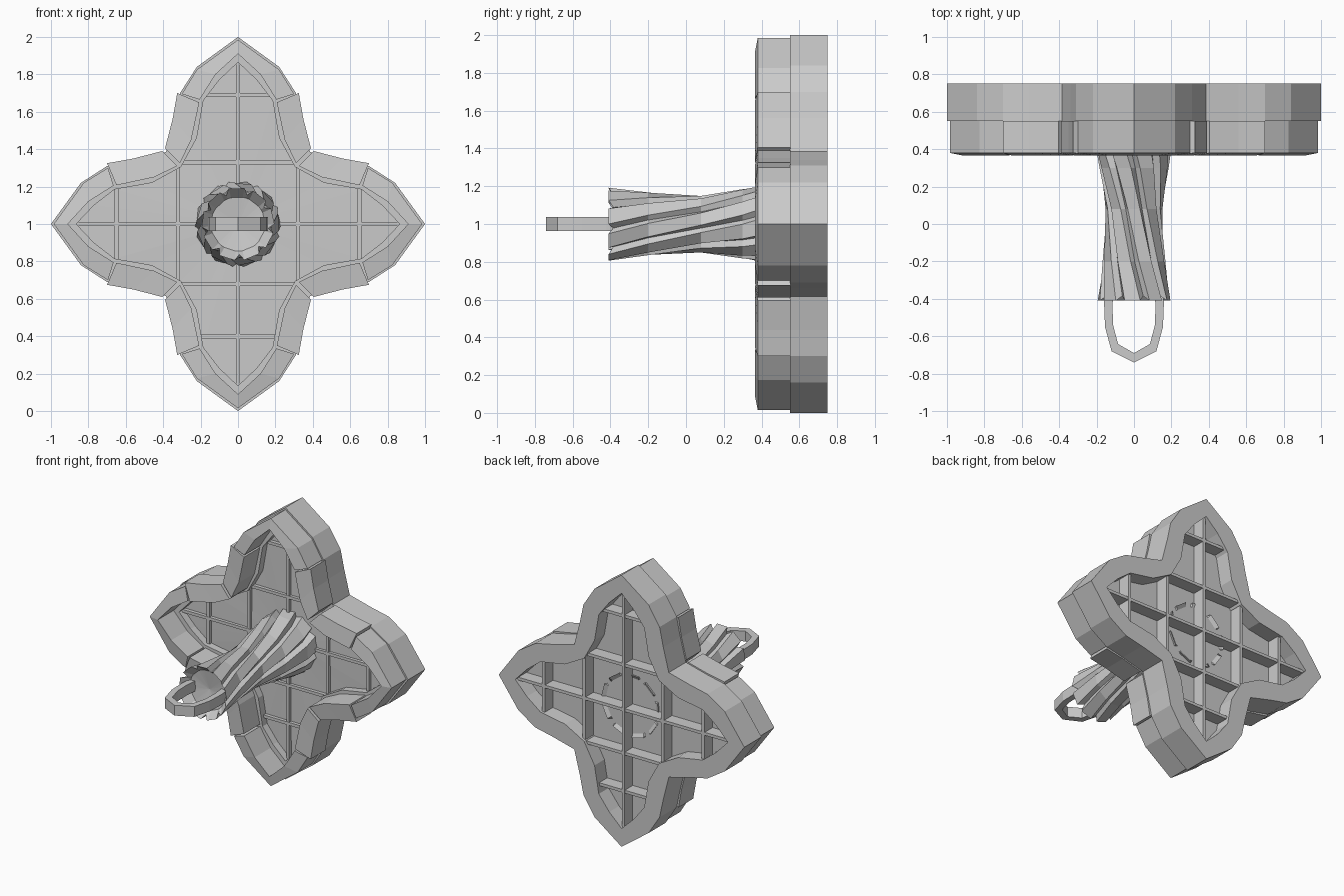
import bpy, bmesh
from math import sin, cos, pi

if "Cube" in bpy.data.objects:
    bpy.data.objects.remove(bpy.data.objects["Cube"])


def finish(name, bm):
    bmesh.ops.remove_doubles(bm, verts=bm.verts, dist=0.0002)
    bmesh.ops.recalc_face_normals(bm, faces=bm.faces)
    me = bpy.data.meshes.new(name)
    bm.to_mesh(me)
    bm.free()
    ob = bpy.data.objects.new(name, me)
    bpy.context.collection.objects.link(ob)
    return ob


def turn(p, k):
    # quarter turns around the centre of the front view
    x, z = p
    for _ in range(k):
        x, z = z, -x
    return x, z


def four_fold(half):
    # half petal (tip to corner) -> complete closed outline
    petal = [(-x, z) for x, z in half[1:-1]][::-1] + half
    return [turn(p, k) for k in range(4) for p in petal]


def band(bm, outer, inner, yo, yi, yb, closed):
    # solid strip between two outlines, from the front to depth yb
    secs = []
    for (a, b), (c, d) in zip(outer, inner):
        secs.append([bm.verts.new(v) for v in (
            (a, yo, 1 + b), (c, yi, 1 + d), (c, yb, 1 + d), (a, yb, 1 + b))])
    n = len(secs)
    for i in range(n if closed else n - 1):
        s, t = secs[i], secs[(i + 1) % n]
        for j in range(4):
            k = (j + 1) % 4
            bm.faces.new((s[j], s[k], t[k], t[j]))
    if not closed:
        bm.faces.new(secs[0])
        bm.faces.new(secs[-1][::-1])


def box(bm, x0, x1, y0, y1, z0, z1):
    r = bmesh.ops.create_cube(bm, size=1)
    for v in r['verts']:
        v.co = ((x0 + x1) / 2 + v.co.x * (x1 - x0),
                (y0 + y1) / 2 + v.co.y * (y1 - y0),
                (z0 + z1) / 2 + v.co.z * (z1 - z0))


# back tier of the rim
out_half = [(0, 1), (.22, .84), (.31, .70), (.34, .56), (.385, .385)]
in_half = [(0, .865), (.10, .77), (.185, .66), (.22, .46), (.305, .305)]
outline, inline = four_fold(out_half), four_fold(in_half)
bm = bmesh.new()
band(bm, outline, inline, .55, .55, .75, True)
finish("rim_back", bm)

# front tier of the rim: separate mitred blocks, mirrored and turned
blocks = [
    ([(0, .985), (.22, .825), (.30, .695)], [(0, .91), (.12, .80), (.205, .665)]),
    ([(.325, .70), (.35, .56), (.39, .405)], [(.207, .65), (.25, .45), (.31, .325)]),
]
for name, (o, i) in zip(("rim_tip_blocks", "rim_side_blocks"), blocks):
    bm = bmesh.new()
    for k in range(4):
        for s in (1, -1):
            band(bm, [turn((s * x, z), k) for x, z in o],
                 [turn((s * x, z), k) for x, z in i], .38, .365, .552, False)
    # the halves may share the tip seam, so they are left as simple solids
    finish(name, bm)

# recessed panel
bm = bmesh.new()
loops = []
for y, cy in ((.605, .595), (.635, .635)):
    ring = [bm.verts.new((x, y, 1 + z)) for x, z in inline]
    c = bm.verts.new((0, cy, 1))
    for i in range(len(ring)):
        bm.faces.new((ring[i - 1], ring[i], c))
    loops.append(ring)
for i in range(len(inline)):
    bm.faces.new((loops[0][i - 1], loops[0][i], loops[1][i], loops[1][i - 1]))
finish("panel", bm)

# lattice bars, standing out slightly in front and deeply behind
bm = bmesh.new()
t = .011
for c, h in ((0, .87), (.32, .31), (-.32, .31), (.65, .20), (-.65, .20)):
    box(bm, c - t, c + t, .58, .73, 1 - h, 1 + h)
for c, h in ((0, .87), (.33, .31), (-.32, .31), (.69, .19), (-.60, .215)):
    box(bm, -h, h, .578, .728, 1 + c - t, 1 + c + t)
finish("lattice_bars", bm)

# twisted, fluted handle with a hollow front end
bm = bmesh.new()
LOBES = 9
stations = [(-.41, .195), (-.2, .168), (.08, .152), (.3, .185), (.5, .222), (.65, .235)]
shape = [(0, 1), (.62, 1), (.81, .84)]
rows = []
for n, (y, r) in enumerate(stations):
    row = []
    for i in range(LOBES):
        for f, s in shape:
            a = 2 * pi * (i + f) / LOBES + 1.35 * (y + .41)
            dy = 0
            if s < 1:
                dy = .025 if n == 0 else (-.05 if n == len(stations) - 1 else 0)
            row.append(bm.verts.new((r * s * cos(a), y + dy, 1 + r * s * sin(a))))
    rows.append(row)
N = len(rows[0])
for p, q in zip(rows, rows[1:]):
    for i in range(N):
        bm.faces.new((p[i - 1], p[i], q[i], q[i - 1]))


def close_end(row, r, y_in, y_cap):
    # inner lip and a shallow fan cap
    lip = []
    for v in row:
        d = (v.co.x ** 2 + (v.co.z - 1) ** 2) ** .5
        lip.append(bm.verts.new((v.co.x / d * r, y_in, 1 + (v.co.z - 1) / d * r)))
    c = bm.verts.new((0, y_cap, 1))
    for i in range(N):
        bm.faces.new((row[i - 1], row[i], lip[i], lip[i - 1]))
        bm.faces.new((lip[i - 1], lip[i], c))


close_end(rows[0], .145, -.35, -.33)
close_end(rows[-1], .19, .625, .625)
finish("twisted_handle", bm)

# hanging loop at the front of the handle
half_o = [(.15, -.32), (.16, -.42), (.155, -.55), (.12, -.68), (0, -.74)]
half_i = [(.105, -.33), (.115, -.43), (.112, -.54), (.085, -.642), (0, -.69)]
path_o = half_o + [(-x, y) for x, y in half_o[-2::-1]]
path_i = half_i + [(-x, y) for x, y in half_i[-2::-1]]
bm = bmesh.new()
secs = [[bm.verts.new((x, y, z)) for x, y, z in (
    (*o, .962), (*o, 1.038), (*i, 1.038), (*i, .962))] for o, i in zip(path_o, path_i)]
for s, u in zip(secs, secs[1:]):
    for j in range(4):
        k = (j + 1) % 4
        bm.faces.new((s[j], s[k], u[k], u[j]))
bm.faces.new(secs[0])
bm.faces.new(secs[-1][::-1])
finish("hanging_loop", bm)
